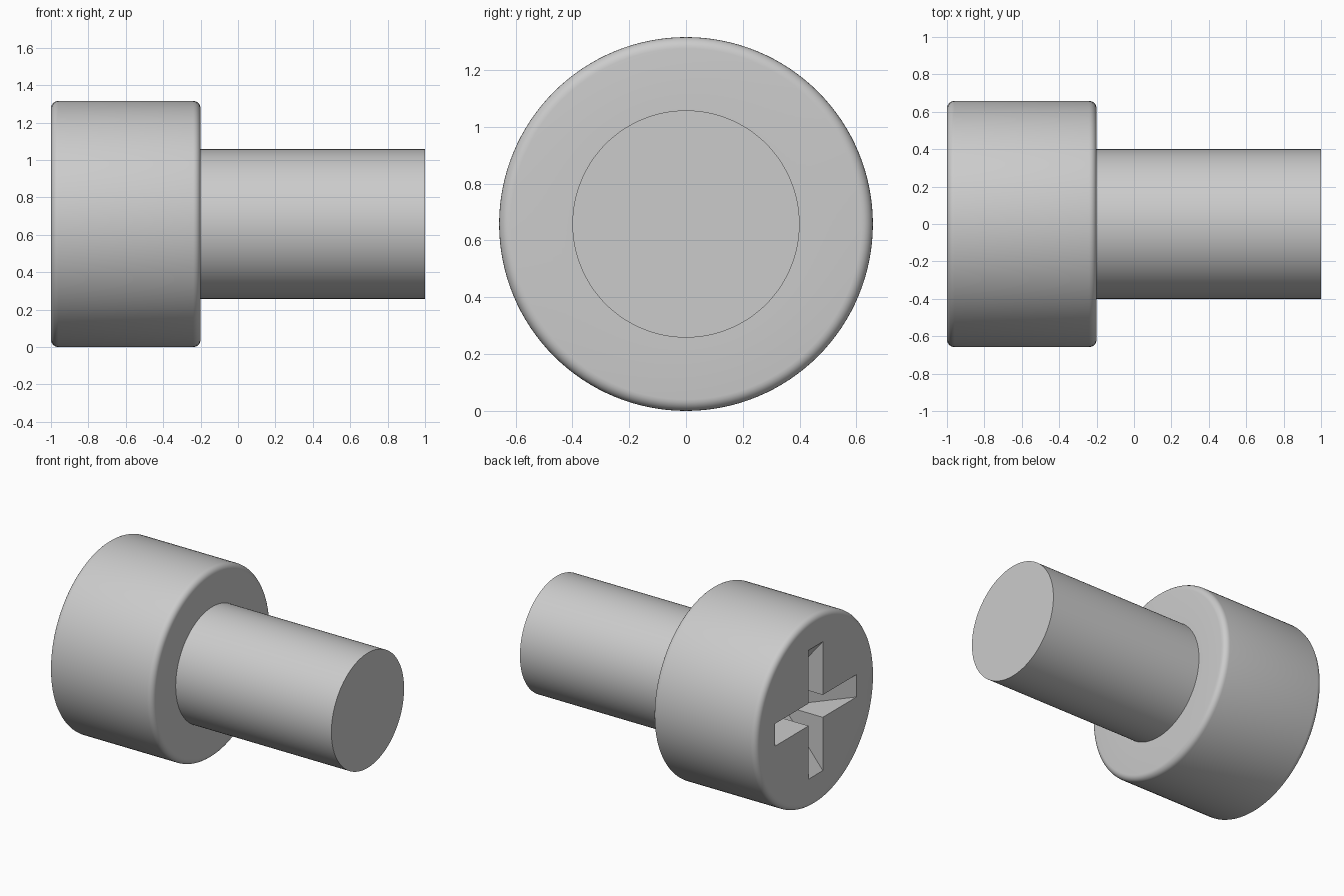
import bpy, bmesh, math
from mathutils import Vector

if "Cube" in bpy.data.objects:
    bpy.data.objects.remove(bpy.data.objects["Cube"])

R, SHANK_R, FILLET = 0.658, 0.40, 0.04
FACE_X, SHOULDER_X, END_X = -1.0, -0.2, 1.0


def make_object(name, bm):
    bmesh.ops.recalc_face_normals(bm, faces=bm.faces)
    mesh = bpy.data.meshes.new(name)
    bm.to_mesh(mesh)
    bm.free()
    obj = bpy.data.objects.new(name, mesh)
    bpy.context.collection.objects.link(obj)
    return obj


def fillet(x, direction, start, steps=6):
    """Quarter round on the rim of the head, as (x, radius) points."""
    pts = []
    for i in range(steps + 1):
        a = math.radians(start + 90 * i / steps * direction)
        pts.append((x + FILLET * math.cos(a), R - FILLET + FILLET * math.sin(a)))
    return pts


# Screw body: one profile turned around the x axis
profile = fillet(FACE_X + FILLET, -1, 180) + fillet(SHOULDER_X - FILLET, -1, 90)
profile += [(SHOULDER_X, SHANK_R), (END_X, SHANK_R)]
bm = bmesh.new()
verts = [bm.verts.new((x, 0, R + r)) for x, r in profile]
edges = [bm.edges.new(pair) for pair in zip(verts, verts[1:])]
bmesh.ops.spin(bm, geom=verts + edges, cent=(0, 0, R), axis=(1, 0, 0),
               angle=math.tau, steps=128, use_duplicate=False)
bmesh.ops.remove_doubles(bm, verts=bm.verts, dist=1e-5)
bmesh.ops.holes_fill(bm, edges=[e for e in bm.edges if e.is_boundary], sides=0)
screw = make_object("screw", bm)


# Cross recess: two tapered blades cut into the head
def blade(name, upright):
    outline = [(-0.05, 0.51), (0.32, 0.06), (0.32, -0.06), (-0.05, -0.51)]
    bm = bmesh.new()
    corners = []
    for depth, along in outline:
        y, z = (0.078, along) if upright else (along, 0.078)
        corners.append(bm.verts.new((FACE_X + depth, y, R + z)))
    face = bm.faces.new(corners)
    out = bmesh.ops.extrude_face_region(bm, geom=[face])
    shift = Vector((0, -0.156, 0)) if upright else Vector((0, 0, -0.156))
    moved = [v for v in out["geom"] if isinstance(v, bmesh.types.BMVert)]
    bmesh.ops.translate(bm, verts=moved, vec=shift)
    # keep the starting face so each blade is a closed solid
    if not face.is_valid:
        bm.faces.new(corners)
    return make_object(name, bm)


bpy.context.view_layer.objects.active = screw
screw.select_set(True)
for name, upright in (("upright_slot_cutter", True), ("level_slot_cutter", False)):
    cutter = blade(name, upright)
    cutter.hide_render = True
    mod = screw.modifiers.new(name, "BOOLEAN")
    mod.operation, mod.solver, mod.object = "DIFFERENCE", "EXACT", cutter
    bpy.ops.object.modifier_apply(modifier=mod.name)
    bpy.data.objects.remove(cutter)

bpy.ops.object.shade_smooth_by_angle(angle=math.radians(30))
